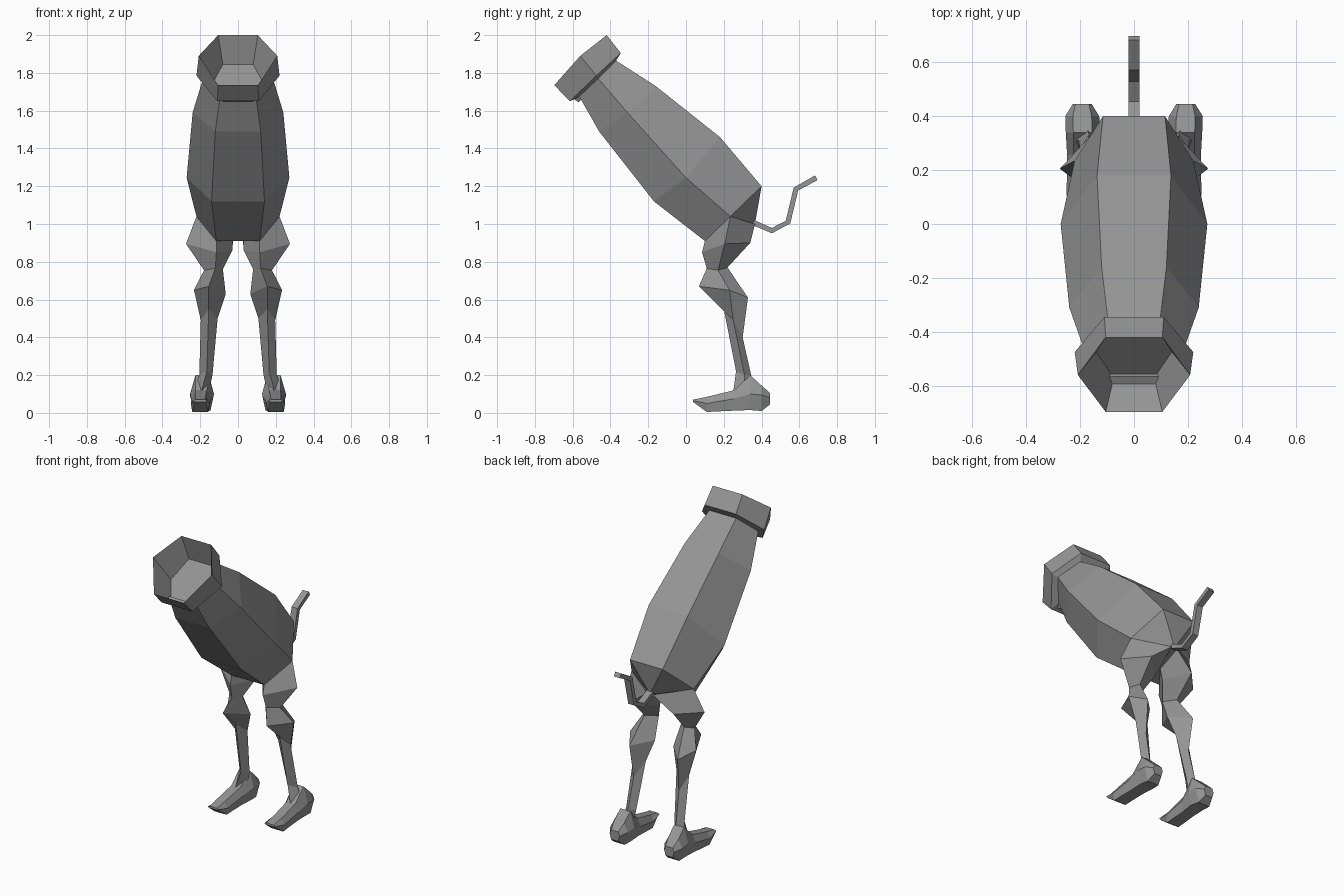
import bpy, bmesh, math
from mathutils import Vector

if "Cube" in bpy.data.objects:
    bpy.data.objects.remove(bpy.data.objects["Cube"])

grey = bpy.data.materials.new("plain grey")
grey.diffuse_color = (0.3, 0.3, 0.3, 1)
grey.use_nodes = True
grey.node_tree.nodes["Principled BSDF"].inputs["Base Color"].default_value = grey.diffuse_color


def make(name, rings, cap_start=True, cap_end=True, apex=None, mirror=False):
    """Loft equal-sized rings of points; optionally fan the first ring to an apex."""
    bm = bmesh.new()
    loops = [[bm.verts.new(p) for p in ring] for ring in rings]
    n = len(loops[0])
    for a, b in zip(loops, loops[1:]):
        for i in range(n):
            j = (i + 1) % n
            bm.faces.new((a[i], a[j], b[j], b[i]))
    if apex:
        tip = bm.verts.new(apex)
        for i in range(n):
            bm.faces.new((loops[0][(i + 1) % n], loops[0][i], tip))
    elif cap_start:
        bm.faces.new(loops[0][::-1])
    if cap_end:
        bm.faces.new(loops[-1])
    bmesh.ops.recalc_face_normals(bm, faces=bm.faces[:])
    mesh = bpy.data.meshes.new(name)
    bm.to_mesh(mesh)
    bm.free()
    mesh.materials.append(grey)
    obj = bpy.data.objects.new(name, mesh)
    bpy.context.collection.objects.link(obj)
    if mirror:
        mod = obj.modifiers.new("mirror", 'MIRROR')
        mod.use_mirror_merge = False
    return obj


def hex_ring(top, mid, bottom, w_top, w_mid, w_bottom):
    """Six-sided ring, symmetric in x, from three (y, z) points."""
    return [(w_top, *top), (w_mid, *mid), (w_bottom, *bottom),
            (-w_bottom, *bottom), (-w_mid, *mid), (-w_top, *top)]


# Body from rump to neck, flared collar, then the sunken mouth
make("body", [
    hex_ring((.40, 1.20), (.235, 1.04), (.10, .91), .115, .22, .115),
    hex_ring((.18, 1.46), (.0, 1.245), (-.17, 1.12), .137, .272, .14),
    hex_ring((-.16, 1.73), (-.31, 1.59), (-.46, 1.49), .12, .24, .12),
    hex_ring((-.37, 1.865), (-.465, 1.77), (-.565, 1.675), .095, .185, .095),
    hex_ring((-.345, 1.905), (-.475, 1.785), (-.615, 1.65), .11, .22, .11),
    hex_ring((-.42, 2.0), (-.56, 1.89), (-.697, 1.735), .105, .208, .105),
    hex_ring((-.38, 1.845), (-.475, 1.735), (-.57, 1.645), .08, .14, .075),
], apex=(0, .365, 1.0))

# Legs: four-sided rings in the order outer, back, inner, front
make("leg", [
    [(.22, .235, 1.04), (.02, .365, 1.0), (.03, .20, .95), (.115, .10, .91)],
    [(.275, .205, .895), (.15, .34, .90), (.03, .22, .86), (.115, .085, .85)],
    [(.18, .17, .755), (.14, .22, .77), (.08, .16, .76), (.12, .11, .765)],
    [(.233, .23, .65), (.17, .328, .61), (.065, .22, .63), (.155, .068, .67)],
    [(.197, .25, .49), (.16, .30, .40), (.108, .25, .50), (.155, .20, .55)],
    [(.205, .31, .20), (.17, .345, .20), (.135, .31, .20), (.165, .265, .22)],
    [(.235, .31, .11), (.195, .37, .11), (.155, .31, .11), (.195, .25, .11)],
], mirror=True)


def foot_ring(y, x, w_top, z_top, w_mid, z_mid, w_bot, z_bot):
    return [(x + s * w, y, z) for s, w, z in (
        (1, w_top, z_top), (1, w_mid, z_mid), (1, w_bot, z_bot),
        (-1, w_bot, z_bot), (-1, w_mid, z_mid), (-1, w_top, z_top))]


# Feet from toe to heel
make("foot", [
    foot_ring(.037, .20, .025, .07, .04, .065, .03, .058),
    foot_ring(.11, .20, .028, .085, .05, .05, .042, .005),
    foot_ring(.255, .195, .03, .12, .053, .075, .04, .012),
    foot_ring(.34, .19, .035, .20, .063, .10, .045, .015),
    foot_ring(.40, .192, .035, .145, .063, .095, .04, .01),
    foot_ring(.445, .192, .025, .105, .035, .08, .025, .045),
], mirror=True)

# Kinked tail: a flat strip section swept along a path in the y-z plane
path = [Vector(p) for p in ((.35, 1.01), (.455, .965), (.54, 1.01),
                            (.582, 1.185), (.69, 1.245))]
rings = []
for i, p in enumerate(path):
    d = (path[min(i + 1, 4)] - path[max(i - 1, 0)]).normalized()
    side = Vector((-d.y, d.x)) * .014
    rings.append([(x, *(p + side * s)) for x, s in
                  ((.021, 1), (.021, -1), (-.021, -1), (-.021, 1))])
make("tail", rings)
